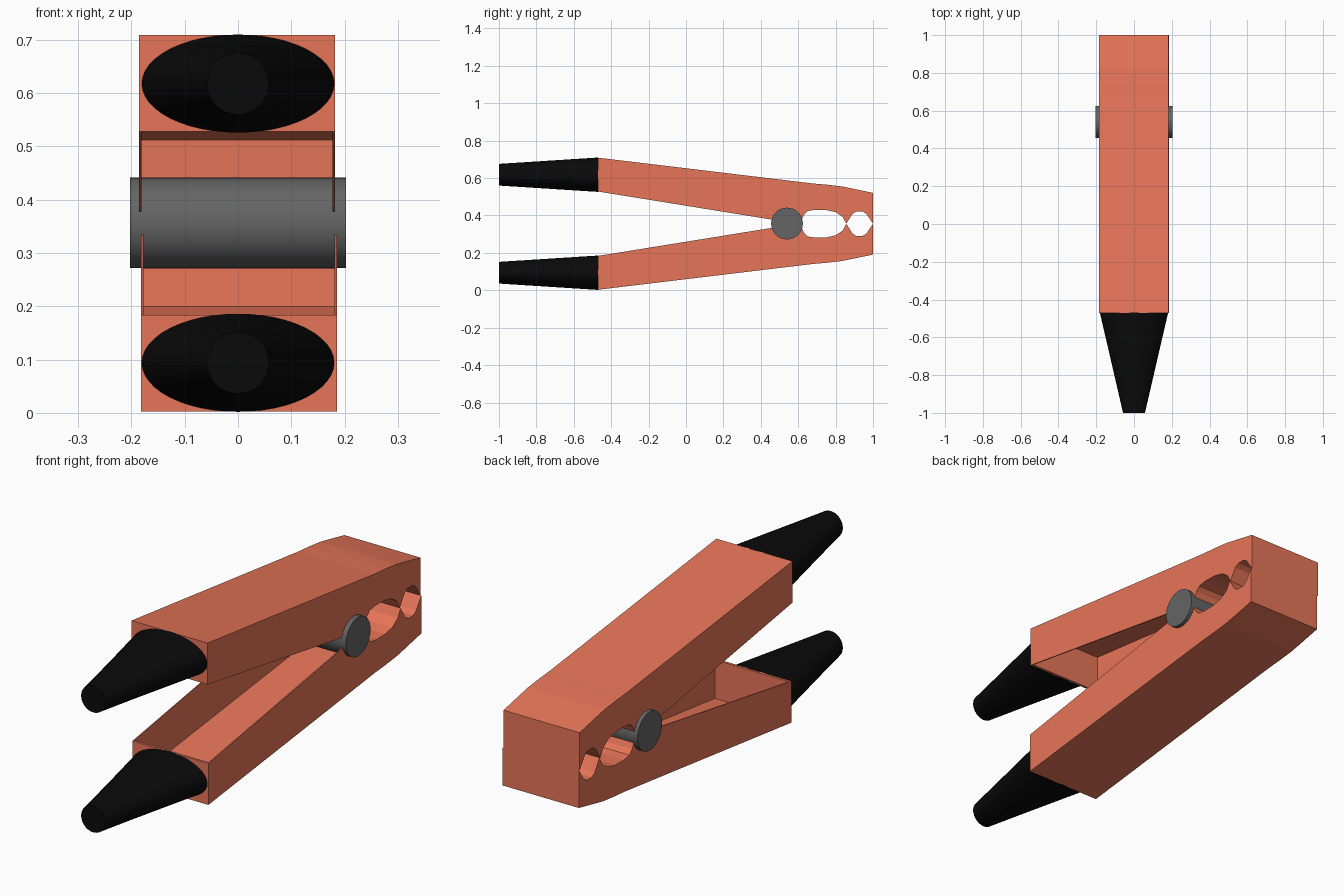
import bpy, bmesh, math
from mathutils import Vector

if "Cube" in bpy.data.objects:
    bpy.data.objects.remove(bpy.data.objects["Cube"])

MID = 0.356      # height of the plane where the jaws meet
T = 0.011        # shell thickness
HALF = 0.184     # half width of a jaw
WALL = 0.005     # side wall thickness


def material(name, rgb):
    m = bpy.data.materials.new(name)
    m.diffuse_color = (*rgb, 1)
    m.use_nodes = True
    m.node_tree.nodes["Principled BSDF"].inputs["Base Color"].default_value = m.diffuse_color
    return m


ORANGE = material("orange", (0.80, 0.178, 0.098))
BLACK = material("black", (0.003, 0.003, 0.003))
STEEL = material("dark_grey", (0.13, 0.13, 0.13))


def finish(name, bm, mat, smooth=False):
    bmesh.ops.recalc_face_normals(bm, faces=bm.faces)
    me = bpy.data.meshes.new(name)
    bm.to_mesh(me)
    bm.free()
    me.materials.append(mat)
    ob = bpy.data.objects.new(name, me)
    bpy.context.collection.objects.link(ob)
    if smooth:
        bpy.ops.object.select_all(action='DESELECT')
        ob.select_set(True)
        bpy.context.view_layer.objects.active = ob
        bpy.ops.object.shade_smooth_by_angle(angle=math.radians(35))
    return ob


def loft(bm, a, b):
    """Closed solid between two matching rings of points."""
    va = [bm.verts.new(p) for p in a]
    vb = [bm.verts.new(p) for p in b]
    n = len(va)
    for i in range(n):
        j = (i + 1) % n
        bm.faces.new((va[i], va[j], vb[j], vb[i]))
    bm.faces.new(va[::-1])
    bm.faces.new(vb)


def prism(bm, profile, x0, x1):
    loft(bm, [(x0, y, z) for y, z in profile], [(x1, y, z) for y, z in profile])


def offset(path, t):
    """Shift an open path to its right-hand side by t (mitred)."""
    pts = [Vector(p) for p in path]
    dirs = [(b - a).normalized() for a, b in zip(pts, pts[1:])]
    out = []
    for i, p in enumerate(pts):
        d0, d1 = dirs[max(i - 1, 0)], dirs[min(i, len(dirs) - 1)]
        n0, n1 = Vector((d0.y, -d0.x)), Vector((d1.y, -d1.x))
        out.append(tuple(p + (n0 + n1) * t / max(1 + n0.dot(n1), 0.5)))
    return out


# Upper jaw outline: rear plate, roof, nose plate, then the two gripping notches
shell_path = [(-0.47, 0.528), (-0.47, 0.709), (0.68, 0.571), (0.75, 0.565),
              (0.83, 0.556), (0.88, 0.546), (1.0, 0.521), (1.0, MID),
              (0.965, 0.408), (0.945, 0.421), (0.91, 0.421), (0.89, 0.408),
              (0.857, MID), (0.838, 0.392), (0.80, 0.418), (0.75, 0.429),
              (0.69, 0.430), (0.65, 0.424), (0.632, 0.405), (0.615, 0.370)]
wall_profile = shell_path + [(0.56, 0.365), (0.46, 0.378)]
band = shell_path + offset(shell_path, T)[::-1]

for label, s in (("upper", 1), ("lower", -1)):
    def place(profile):
        return [(y, MID + s * (z - MID)) for y, z in profile]

    # Hollow jaw: bent shell closed by two thin side walls
    bm = bmesh.new()
    cx = -0.002 * s
    inner = HALF - WALL
    prism(bm, place(band), cx - inner, cx + inner)
    for side in (-1, 1):
        prism(bm, place(wall_profile), cx + side * inner, cx + side * HALF)
    finish(label + "_jaw", bm, ORANGE)

    # Handle grip: flattened oval tapering to a round tip
    zc = MID + s * 0.262
    rings = []
    for y, rx, rz in ((-0.468, 0.181, 0.092), (-1.0, 0.058, 0.058)):
        rings.append([(rx * math.cos(a), y, zc + rz * math.sin(a))
                      for a in (2 * math.pi * i / 48 for i in range(48))])
    bm = bmesh.new()
    loft(bm, *rings)
    finish(label + "_grip", bm, BLACK, smooth=True)

# Hinge pin through both jaws
circle = [(0.54 + 0.085 * math.cos(a), 0.357 + 0.085 * math.sin(a))
          for a in (2 * math.pi * i / 32 for i in range(32))]
bm = bmesh.new()
prism(bm, circle, -0.203, 0.203)
finish("hinge_pin", bm, STEEL, smooth=True)
